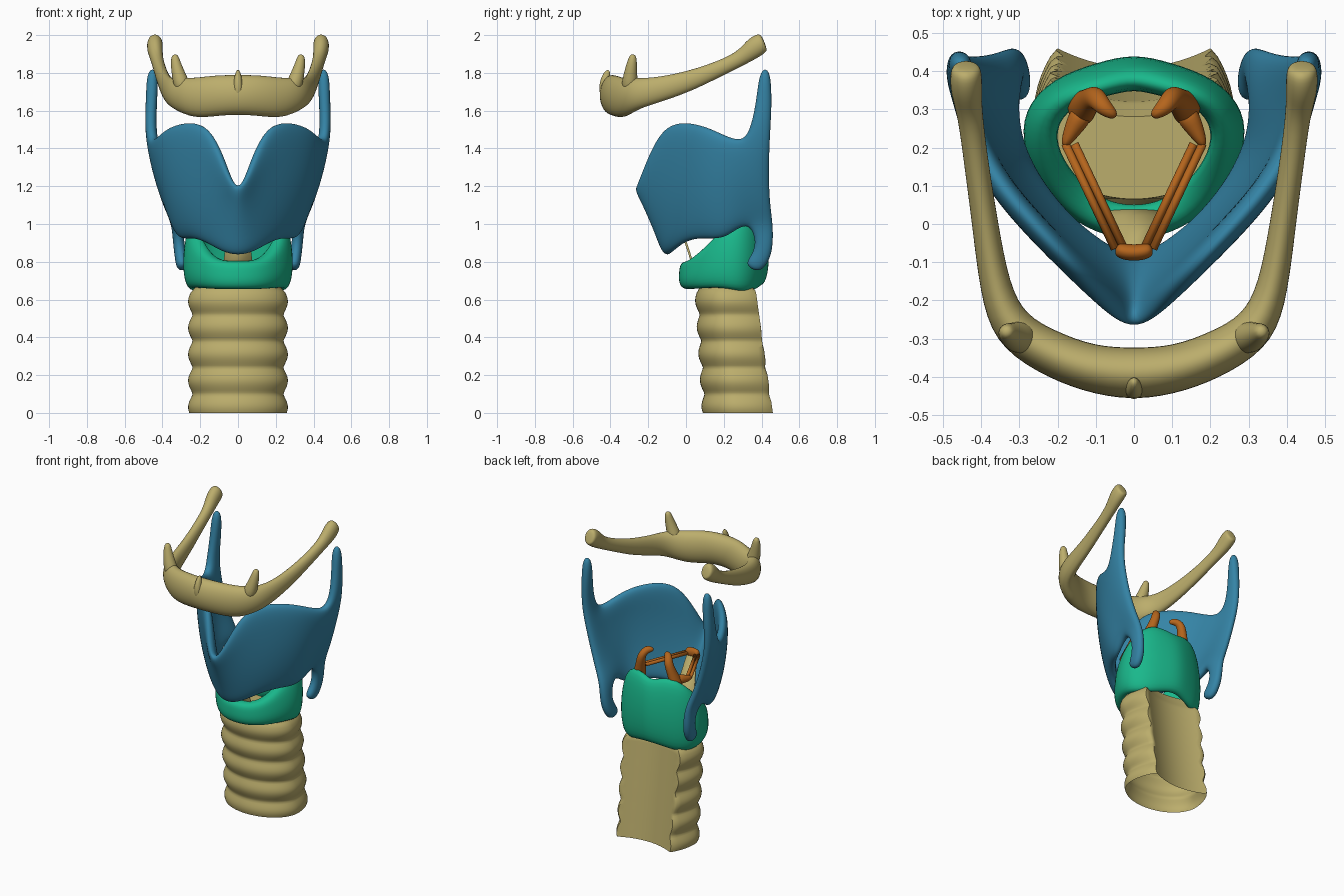
import bpy, bmesh, math
from mathutils import Vector

if "Cube" in bpy.data.objects:
    bpy.data.objects.remove(bpy.data.objects["Cube"])


def mat(name, rgb):
    m = bpy.data.materials.new(name)
    m.diffuse_color = (*rgb, 1)
    m.use_nodes = True
    m.node_tree.nodes["Principled BSDF"].inputs["Base Color"].default_value = m.diffuse_color
    return m


TAN = mat("tan", (0.50, 0.42, 0.15))
BLUE = mat("blue", (0.035, 0.23, 0.38))
GREEN = mat("green", (0.01, 0.48, 0.26))
ORANGE = mat("orange", (0.46, 0.13, 0.012))


def finish(name, bm, material, sub=0):
    bmesh.ops.recalc_face_normals(bm, faces=bm.faces)
    me = bpy.data.meshes.new(name)
    bm.to_mesh(me)
    bm.free()
    me.materials.append(material)
    for p in me.polygons:
        p.use_smooth = True
    ob = bpy.data.objects.new(name, me)
    bpy.context.collection.objects.link(ob)
    if sub:
        s = ob.modifiers.new("subsurf", 'SUBSURF')
        s.levels = s.render_levels = sub
    return ob


def loft(name, rings, material, loop=False, sub=2, open_start=False):
    """Skin a list of closed cross-sections; cap the ends unless looped."""
    bm = bmesh.new()
    vs = [[bm.verts.new(p) for p in r] for r in rings]
    n = len(rings[0])
    for i in range(len(vs) if loop else len(vs) - 1):
        a, b = vs[i], vs[(i + 1) % len(vs)]
        for j in range(n):
            k = (j + 1) % n
            bm.faces.new((a[j], a[k], b[k], b[j]))
    if not loop:
        if not open_start:
            bm.faces.new(vs[0])
        bm.faces.new(vs[-1])
    return finish(name, bm, material, sub)


def tube(name, pts, material, up=(0, 0, 1), n=8, sub=2):
    """Sweep ellipses along points (x, y, z, half width, half height)."""
    rings = []
    for i, p in enumerate(pts):
        t = Vector(pts[min(i + 1, len(pts) - 1)][:3]) - Vector(pts[max(i - 1, 0)][:3])
        side = t.cross(Vector(up)).normalized()
        top = side.cross(t).normalized()
        c = Vector(p[:3])
        rings.append([c + 1.1 * (side * p[3] * math.cos(a) + top * p[4] * math.sin(a))
                      for a in (2 * math.pi * k / n for k in range(n))])
    return loft(name, rings, material, sub=sub)


def flip(p):
    return (-p[0], *p[1:])


# trachea: ringed tube, open below, with a flattened, slightly hollow back
rings = []
for i in range(61):
    z = 0.72 * i / 60
    bump = (0.5 - 0.5 * math.cos(2 * math.pi * (z - 0.1) / 0.14)) ** 0.6
    taper = max(0, z - 0.64)
    a = 0.24 + 0.024 * bump - 0.5 * taper
    front = 0.104 - 0.06 * z - 0.02 * bump + 0.3 * taper
    yb, yc = 0.46 - 0.14 * z - 0.35 * taper, 0.28 - 0.1 * z
    ring = []
    for k in range(64):
        t = 2 * math.pi * k / 64
        x, c = a * math.sin(t), math.cos(t)
        y = yc - (yc - front if c > 0 else 0.29) * c
        if c < 0:
            y = min(y, yb - 0.05 * max(0, 1 - (x / 0.2) ** 2))
        ring.append((x, y, z))
    rings.append(ring)
trachea = loft("trachea", rings, TAN, sub=0, open_start=True)
bpy.context.view_layer.objects.active = trachea
trachea.select_set(True)
bpy.ops.object.shade_smooth_by_angle(angle=math.radians(50))

# cricoid ring: x, y of the outer wall, bottom z, top z
half = [(0, -.05, .655, .80), (.13, -.02, .655, .80), (.23, .07, .66, .86),
        (.295, .19, .665, .96), (.295, .30, .645, 1.03), (.215, .385, .64, 1.11),
        (.10, .425, .665, 1.11), (0, .45, .68, 1.08)]
rings = []
for x, y, zb, zt in half + [flip(p) for p in half[-2:0:-1]]:
    o = Vector((x, y, 0))
    d = (Vector((0, 0.18, 0)) - o).normalized()
    h = zt - zb
    slant = 0.035 if y > 0.1 else 0.012
    sec = [(0.02, -.01), (0, .3), (0.004, .65), (slant, 1.04),
           (0.1, 1.04), (0.095, .6), (0.085, .3), (0.085, -.01)]
    rings.append([o + d * s + Vector((0, 0, zb + h * f)) for s, f in sec])
loft("cricoid_cartilage", rings, GREEN, loop=True)

# thyroid cartilage: columns from the front midline to the back (bottom, middle, top)
cols = [((0, -.10, .83), (0, -.18, 1.02), (0, -.28, 1.13)),
        ((.08, -.07, .85), (.08, -.14, 1.06), (.08, -.20, 1.36)),
        ((.17, 0, .91), (.20, -.05, 1.15), (.155, -.115, 1.53)),
        ((.25, .10, .925), (.30, .05, 1.2), (.27, .005, 1.55)),
        ((.305, .21, .91), (.375, .16, 1.22), (.385, .14, 1.51)),
        ((.32, .32, 1.02), (.405, .30, 1.22), (.452, .30, 1.42)),
        ((.325, .465, 1.0), (.40, .445, 1.2), (.463, .45, 1.46))]
up_horn = [((.463, .345, 1.53), (.463, .455, 1.58)), ((.457, .37, 1.66), (.457, .457, 1.68)),
           ((.452, .39, 1.83), (.452, .447, 1.83))]
low_horn = [((.315, .37, .92), (.315, .465, .90)), ((.305, .35, .84), (.305, .45, .81)),
            ((.295, .30, .785), (.295, .39, .73))]
bm = bmesh.new()
grid = []
for b, m, t in cols:
    b, m, t = Vector(b), Vector(m), Vector(t)
    grid.append([bm.verts.new(b * (1 - v) * (1 - 2 * v) + m * 4 * v * (1 - v) + t * v * (2 * v - 1))
                 for v in (0, .25, .5, .75, 1)])
for a, b in zip(grid, grid[1:]):
    for j in range(4):
        bm.faces.new((a[j], b[j], b[j + 1], a[j + 1]))
for row, horn in ((4, up_horn), (0, low_horn)):
    prev = (grid[5][row], grid[6][row])
    for pair in horn:
        cur = tuple(bm.verts.new(p) for p in pair)
        bm.faces.new((prev[0], prev[1], cur[1], cur[0]))
        prev = cur
thyroid = finish("thyroid_cartilage", bm, BLUE)
mod = thyroid.modifiers.new("mirror", 'MIRROR')
mod.use_clip = True
mod = thyroid.modifiers.new("solidify", 'SOLIDIFY')
mod.thickness = 0.065
mod.offset = 0
mod = thyroid.modifiers.new("subsurf", 'SUBSURF')
mod.levels = mod.render_levels = 3

# hyoid bone: body and greater horns in one sweep
half = [(0, -.395, 1.685, .07, .105), (.12, -.38, 1.68, .062, .108), (.23, -.335, 1.665, .06, .108),
        (.325, -.275, 1.69, .055, .085), (.365, -.17, 1.705, .04, .068),
        (.39, 0, 1.75, .034, .055), (.412, .15, 1.81, .032, .042),
        (.43, .29, 1.875, .032, .038), (.44, .35, 1.925, .042, .055),
        (.44, .40, 1.96, .042, .055), (.44, .415, 1.965, .03, .04)]
tube("hyoid_bone", [flip(p) for p in half[:0:-1]] + half, TAN)
tube("hyoid_tubercle", [(0, -.425, 1.66, .03, .03), (0, -.435, 1.75, .025, .03),
                        (0, -.41, 1.82, .01, .012)], TAN, up=(0, 1, 0))

for s, side in ((1, "left"), (-1, "right")):
    def pts(*p):
        return [(s * q[0], *q[1:]) for q in p]
    # lesser horn of the hyoid
    tube("lesser_horn_" + side, pts((.285, -.30, 1.70, .05, .05), (.315, -.295, 1.79, .036, .036),
                                    (.332, -.285, 1.86, .026, .026), (.335, -.28, 1.90, .015, .015)),
         TAN, up=(0, 1, 0))
    # arytenoid with hooked tip
    tube("arytenoid_" + side, pts((.14, .30, 1.04, .04, .05), (.135, .305, 1.09, .036, .045),
                                  (.115, .325, 1.16, .028, .032), (.10, .335, 1.22, .026, .03),
                                  (.08, .305, 1.255, .026, .023), (.045, .28, 1.25, .014, .012)),
         ORANGE, up=(0, 1, 0))
    tube("vocal_process_" + side, pts((.13, .30, 1.10, .035, .035), (.16, .25, 1.09, .024, .027),
                                      (.185, .20, 1.09, .010, .015)), ORANGE)
    # paired vocal cord strands
    for k, off in enumerate((-.012, .012)):
        tube("vocal_cord_%s_%d" % (side, k), pts((.168 + off, .21, 1.09, .010, .011),
                                                 (.038 + off, -.065, 1.10, .010, .011)),
             ORANGE, sub=0)

# front anchor of the cords
tube("cord_anchor", [(-.05, -.065, 1.105, .018, .025), (-.02, -.075, 1.105, .022, .032),
                     (.02, -.075, 1.105, .022, .032), (.05, -.065, 1.105, .018, .025)], ORANGE)

# ligament between thyroid and cricoid
loft("cricothyroid_ligament",
     [[(-w, y, z), (w, y, z), (w, y + .012, z), (-w, y + .012, z)]
      for w, y, z in ((.09, .055, .70), (.07, .01, .85), (.035, -.07, 1.09))], TAN, sub=0)
